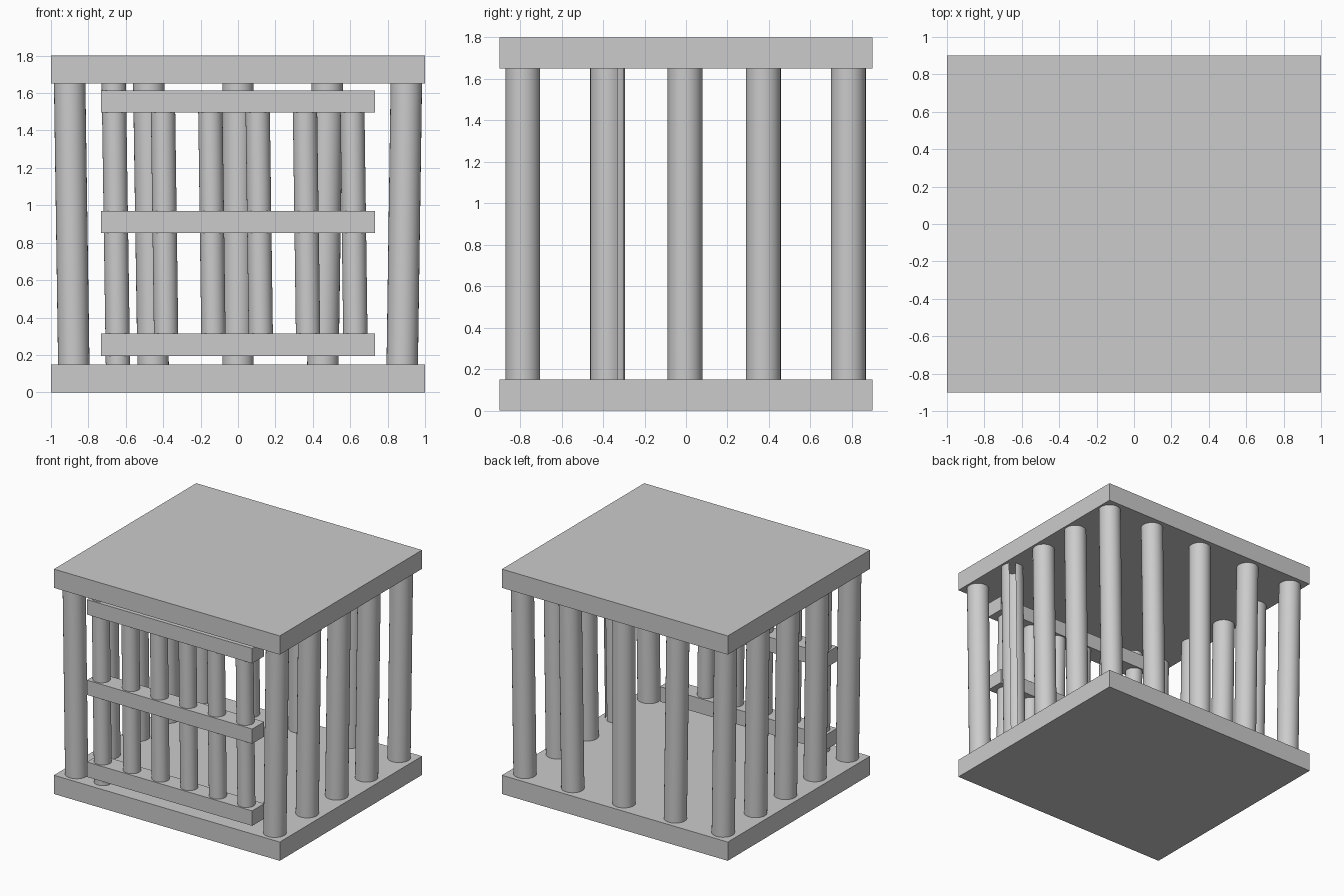
import bpy, bmesh, math
from mathutils import Vector

if "Cube" in bpy.data.objects:
    bpy.data.objects.remove(bpy.data.objects["Cube"])

SIDES = 32
Z0, Z1 = 0.15, 1.65


def finish(name, bm):
    bmesh.ops.recalc_face_normals(bm, faces=bm.faces)
    mesh = bpy.data.meshes.new(name)
    bm.to_mesh(mesh)
    bm.free()
    ob = bpy.data.objects.new(name, mesh)
    bpy.context.collection.objects.link(ob)
    return ob


def box(name, lo, hi):
    bm = bmesh.new()
    bmesh.ops.create_cube(bm, size=1)
    lo, hi = Vector(lo), Vector(hi)
    for v in bm.verts:
        v.co = (lo + hi) / 2 + v.co * (hi - lo)
    return finish(name, bm)


def rod(name, xb, xt, y, r, z0=Z0, z1=Z1, slot=()):
    """Slanted round bar; slot lists side strips left open."""
    bm = bmesh.new()
    rings = []
    for x, z in ((xb, z0), (xt, z1)):
        rings.append([bm.verts.new((x + r * math.cos(a), y + r * math.sin(a), z))
                      for a in (2 * math.pi * i / SIDES for i in range(SIDES))])
    for i in range(SIDES):
        if i not in slot:
            j = (i + 1) % SIDES
            bm.faces.new((rings[0][i], rings[0][j], rings[1][j], rings[1][i])).smooth = True
    bm.faces.new(rings[0][::-1])
    bm.faces.new(rings[1])
    ob = finish(name, bm)
    bpy.context.view_layer.objects.active = ob
    ob.select_set(True)
    bpy.ops.object.shade_smooth_by_angle()
    ob.select_set(False)
    return ob


# floor and roof slabs
box("floor_slab", (-1, -0.9, 0), (1, 0.9, Z0))
box("roof_slab", (-1, -0.9, Z1), (1, 0.9, 1.8))

# side bars, leaning outward; one on the right has an open seam
for side, s in (("left", -1), ("right", 1)):
    for i, y in enumerate((-0.787, -0.378, -0.005, 0.373, 0.783)):
        slot = (3, 4, 5) if s > 0 and i == 1 else ()
        rod(f"{side}_bar_{i + 1}", s * 0.878, s * 0.9, y, 0.084, slot=slot)

# back bars
for i, k in enumerate((-1, 0, 1)):
    rod(f"back_bar_{i + 1}", k * 0.454, k * 0.477, 0.783, 0.084)

# door: hinge post, bars and rails
rod("hinge_post", -0.642, -0.664, -0.79, 0.065)
for i in range(1, 6):
    x = -0.655 + 0.253 * i
    rod(f"door_bar_{i}", x + 0.019, x, -0.79, 0.065, 0.2, 1.6)
for name, a, b in (("lower", 0.195, 0.315), ("middle", 0.852, 0.97), ("upper", 1.495, 1.615)):
    box(f"door_{name}_rail", (-0.732, -0.866, a), (0.732, -0.714, b))
